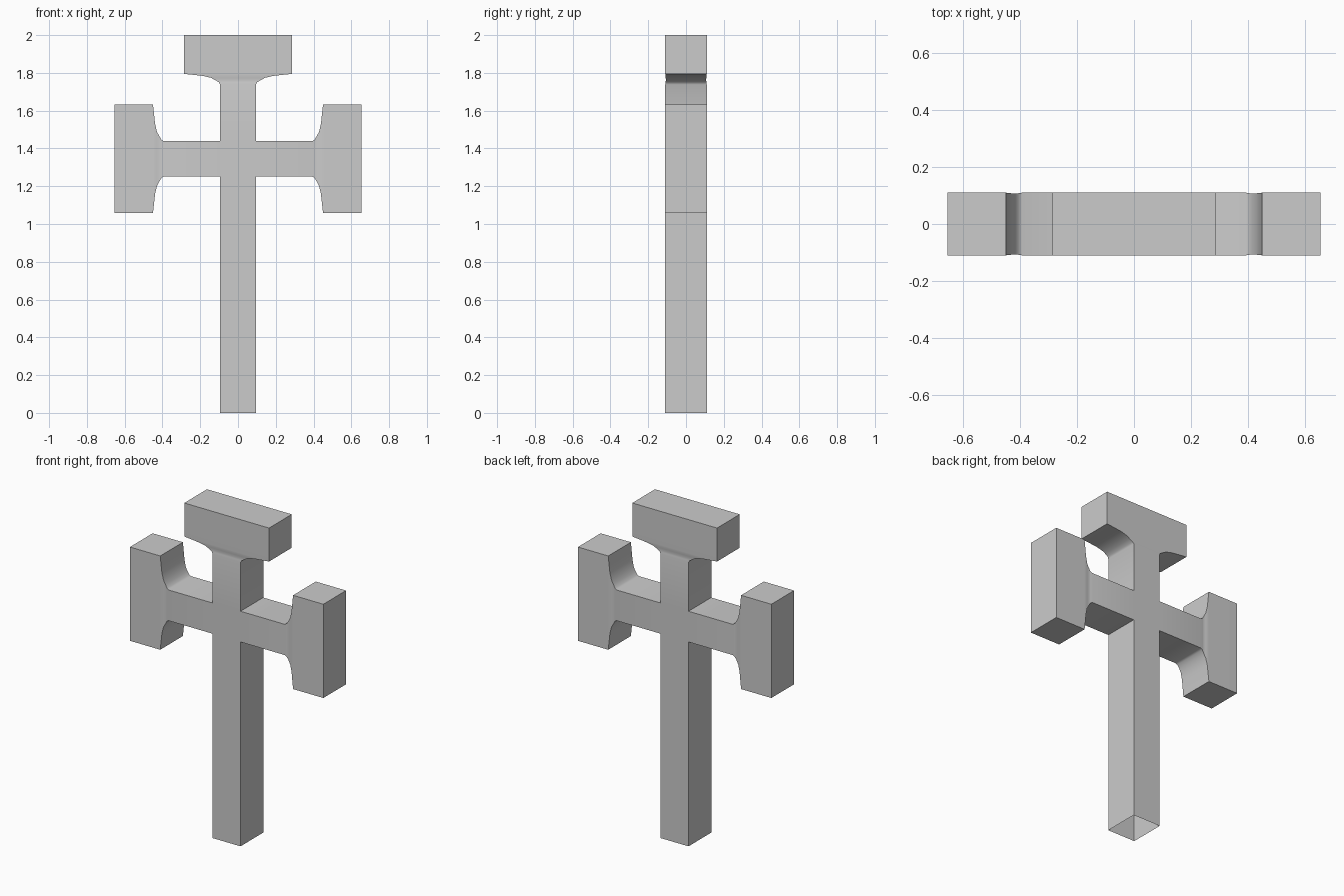
import bpy, bmesh
from mathutils import Vector

if "Cube" in bpy.data.objects:
    bpy.data.objects.remove(bpy.data.objects["Cube"])

CZ = 1.345    # height of the crossing
W = 0.094     # half width of the bars
D = 0.11      # half depth

# Sections along an arm: distance from the crossing, half width, half depth
FLARED = [(W, W, D), (0.393, W, D), (0.405, 0.101, 0.108), (0.417, 0.121, 0.1065),
          (0.429, 0.143, 0.1075), (0.439, 0.185, 0.109), (0.45, 0.287, D), (0.655, 0.287, D)]
SHAFT = [(W, W, D), (CZ, W, D)]

bm = bmesh.new()


def arm(direction, sections, capped):
    """Loft rectangles outward from the crossing along (x, z) direction."""
    out = Vector((direction[0], 0, direction[1]))
    side = Vector((-direction[1], 0, direction[0]))
    depth = Vector((0, 1, 0))
    centre = Vector((0, 0, CZ))
    rings = []
    for dist, w, d in sections:
        rings.append([bm.verts.new(centre + out * dist + side * (w * a) + depth * (d * b))
                      for a, b in ((-1, -1), (1, -1), (1, 1), (-1, 1))])
    for r0, r1 in zip(rings, rings[1:]):
        for i in range(4):
            j = (i + 1) % 4
            bm.faces.new((r0[i], r0[j], r1[j], r1[i]))
    if capped:
        bm.faces.new(rings[-1])


# Three flared arms and the long shaft, which is open underneath
for direction in ((1, 0), (-1, 0), (0, 1)):
    arm(direction, FLARED, True)
arm((0, -1), SHAFT, False)

# Front and back of the crossing
for y in (-D, D):
    bm.faces.new([bm.verts.new((x * W, y, CZ + z * W))
                  for x, z in ((-1, -1), (1, -1), (1, 1), (-1, 1))])

bmesh.ops.remove_doubles(bm, verts=bm.verts, dist=0.0005)
bmesh.ops.recalc_face_normals(bm, faces=bm.faces)
mesh = bpy.data.meshes.new("cross")
bm.to_mesh(mesh)
bm.free()

cross = bpy.data.objects.new("cross", mesh)
bpy.context.collection.objects.link(cross)
bpy.context.view_layer.objects.active = cross
cross.select_set(True)
bpy.ops.object.shade_smooth_by_angle(angle=0.6)
